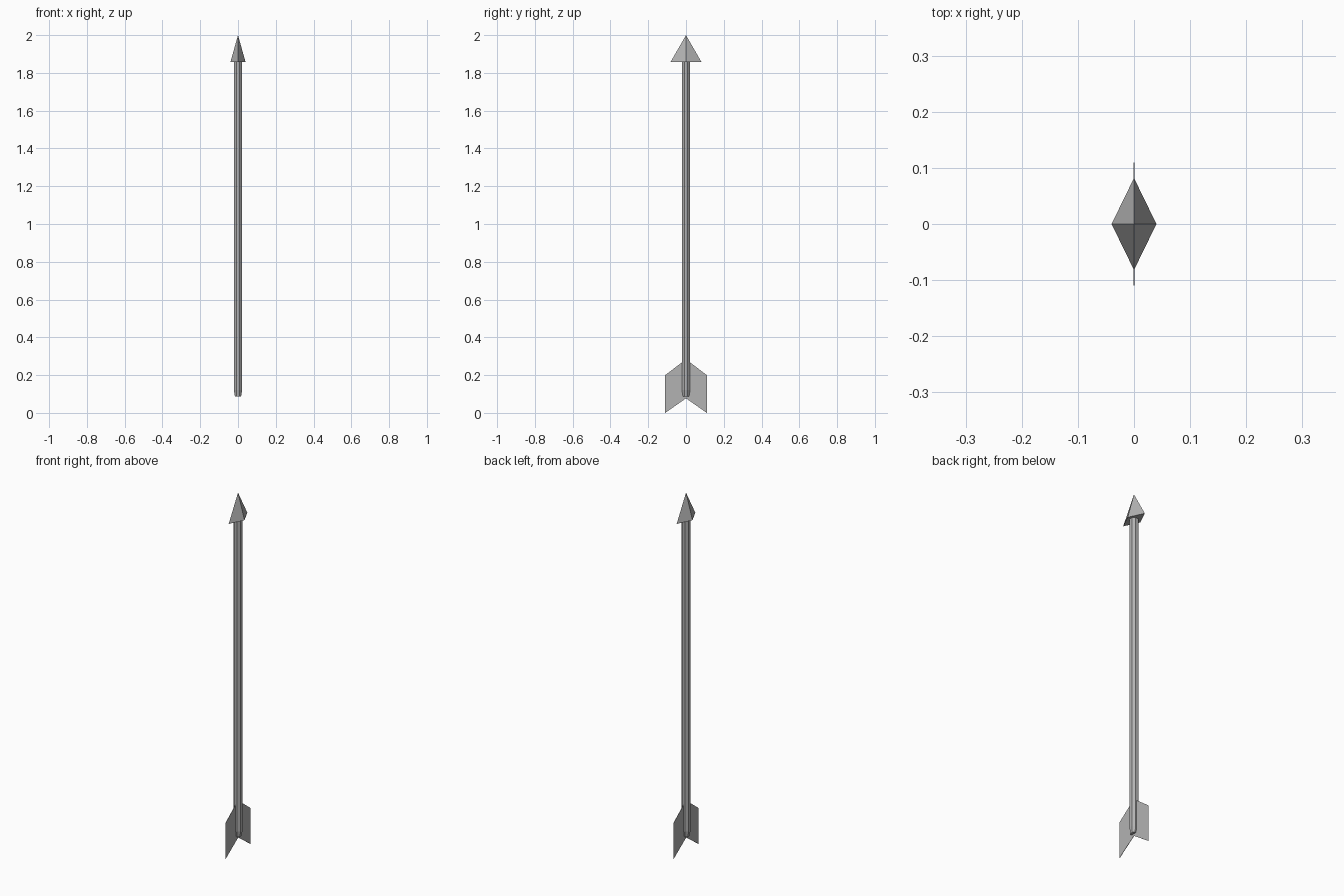
import bpy, math

if "Cube" in bpy.data.objects:
    bpy.data.objects.remove(bpy.data.objects["Cube"])

# Dark grey shared by all parts
grey = bpy.data.materials.new("dark_grey")
grey.diffuse_color = (0.45, 0.45, 0.45, 1)
grey.use_nodes = True
grey.node_tree.nodes["Principled BSDF"].inputs["Base Color"].default_value = grey.diffuse_color


def make(name, verts, faces):
    mesh = bpy.data.meshes.new(name)
    mesh.from_pydata(verts, [], faces)
    mesh.materials.append(grey)
    mesh.update()
    obj = bpy.data.objects.new(name, mesh)
    bpy.context.collection.objects.link(obj)
    return obj


# Shaft: octagonal rod with a small taper at the nock end
SIDES = 8
rings = [(0.018, 0.088), (0.0235, 0.12), (0.0235, 1.858)]
verts = [(r * math.cos(2 * math.pi * (i + 0.5) / SIDES),
          r * math.sin(2 * math.pi * (i + 0.5) / SIDES), z)
         for r, z in rings for i in range(SIDES)]
faces = [(k * SIDES + i, k * SIDES + (i + 1) % SIDES,
          (k + 1) * SIDES + (i + 1) % SIDES, (k + 1) * SIDES + i)
         for k in range(len(rings) - 1) for i in range(SIDES)]
faces.append(tuple(reversed(range(SIDES))))
faces.append(tuple(range(2 * SIDES, 3 * SIDES)))
make("shaft", verts, faces)

# Head: flattened four-sided pyramid
make("arrow_head",
     [(0.04, 0, 1.857), (0, 0.082, 1.857), (-0.04, 0, 1.857), (0, -0.082, 1.857), (0, 0, 2.0)],
     [(0, 1, 4), (1, 2, 4), (2, 3, 4), (3, 0, 4), (3, 2, 1, 0)])

# Fletching: one thin swept vane, mirrored to the other side
vane = make("fletching",
            [(0, 0, 0.077), (0, 0.11, 0.0), (0, 0.11, 0.2), (0, 0.018, 0.27), (0, 0, 0.27)],
            [(0, 1, 2, 3, 4)])
mirror = vane.modifiers.new("mirror", 'MIRROR')
mirror.use_axis = (False, True, False)
solid = vane.modifiers.new("thickness", 'SOLIDIFY')
solid.thickness = 0.002
solid.offset = 0
